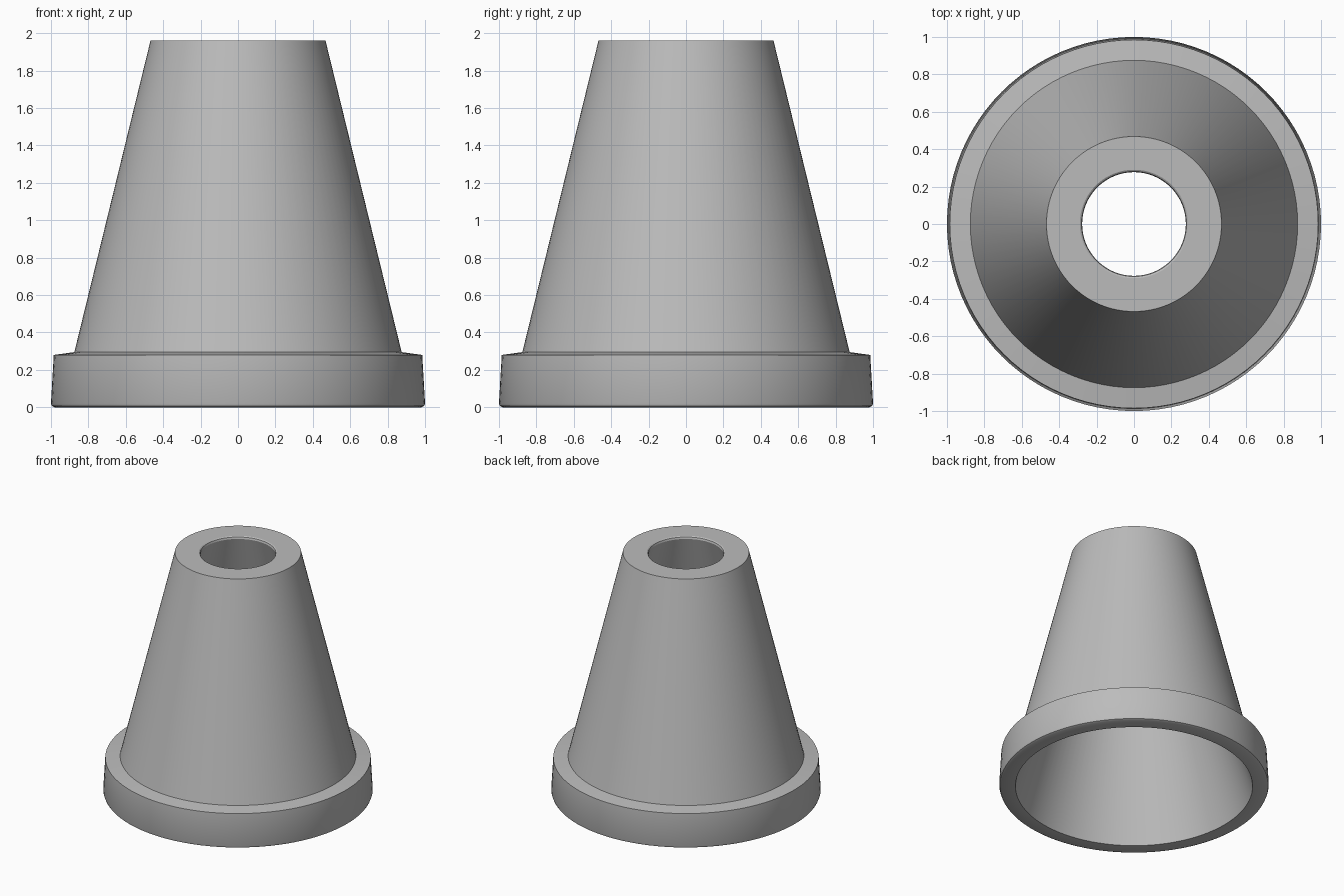
import bpy
import bmesh
import math
from mathutils import Matrix, Vector

default = bpy.data.objects.get("Cube")
if default:
    bpy.data.objects.remove(default, do_unlink=True)

SIDES = 96

grey = bpy.data.materials.new("plain grey")
grey.use_nodes = True
colour = (0.5, 0.5, 0.5, 1.0)
grey.diffuse_color = colour
grey.node_tree.nodes["Principled BSDF"].inputs["Base Color"].default_value = colour


def lathe(name, profile, material):
    """Revolve a closed (radius, height) profile about the z axis."""
    bm = bmesh.new()
    rings = []
    for step in range(SIDES):
        turn = Matrix.Rotation(2 * math.pi * step / SIDES, 3, "Z")
        rings.append([bm.verts.new(turn @ Vector((r, 0, z))) for r, z in profile])
    for step in range(SIDES):
        here, after = rings[step], rings[(step + 1) % SIDES]
        for i in range(len(profile)):
            j = (i + 1) % len(profile)
            bm.faces.new((here[i], after[i], after[j], here[j]))
    bmesh.ops.recalc_face_normals(bm, faces=bm.faces)
    mesh = bpy.data.meshes.new(name)
    bm.to_mesh(mesh)
    bm.free()
    mesh.materials.append(material)
    obj = bpy.data.objects.new(name, mesh)
    bpy.context.collection.objects.link(obj)
    bpy.ops.object.select_all(action="DESELECT")
    obj.select_set(True)
    bpy.context.view_layer.objects.active = obj
    bpy.ops.object.shade_smooth_by_angle(angle=math.radians(32))
    return obj


# Tapered hollow body, thick collar at the foot and rounded hole at the top
foot = [(0.88, 0), (0.98, 0), (0.995, 0.007), (1.0, 0.02)]
collar = [(0.985, 0.28), (0.875, 0.295)]
crown = [(0.468, 1.96), (0.29, 1.96), (0.281, 1.954), (0.277, 1.94)]
lathe("upturned_pot", foot + collar + crown, grey)
